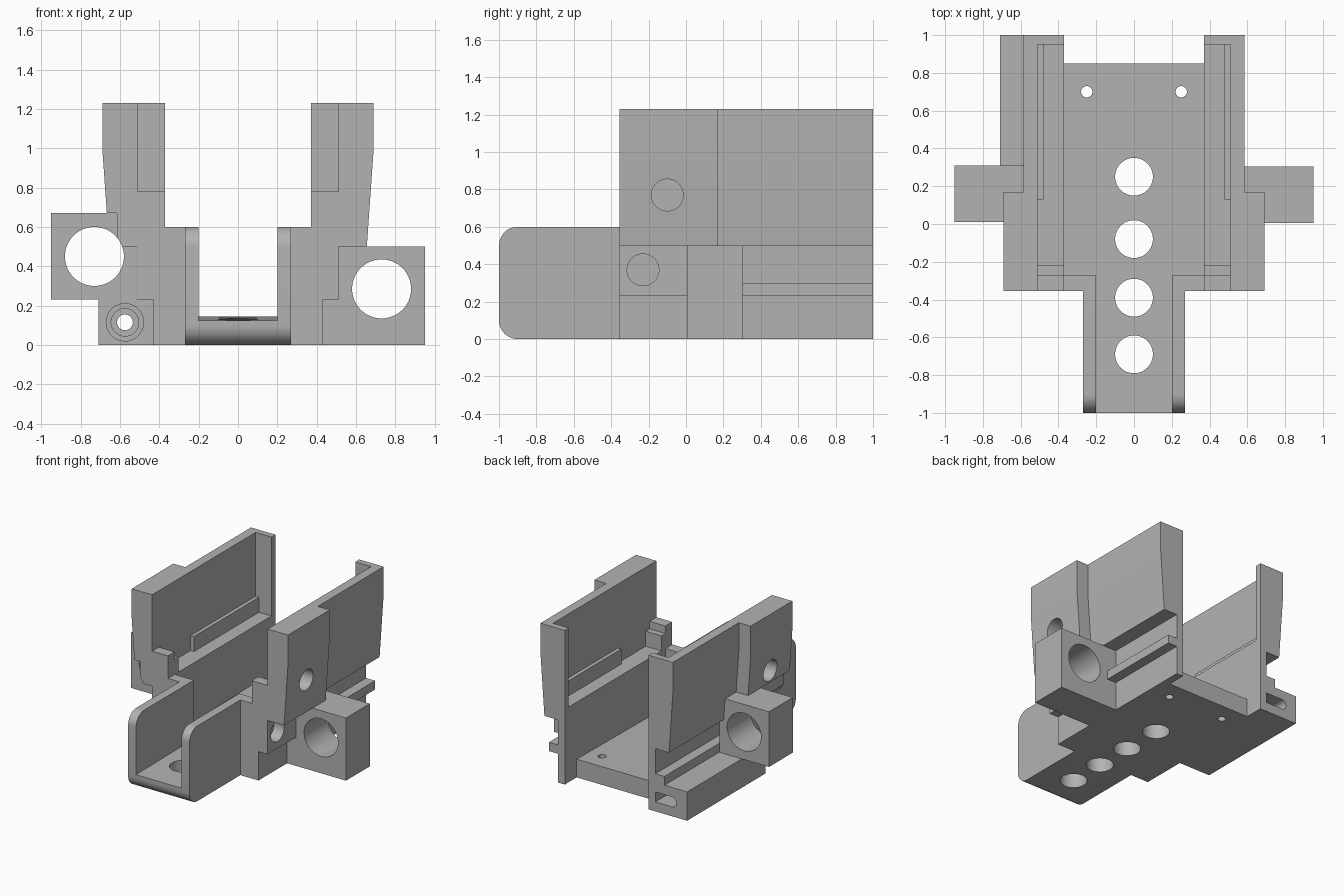
import bpy, bmesh, math
from mathutils import Matrix, Vector

cube = bpy.data.objects.get("Cube")
if cube:
    bpy.data.objects.remove(cube, do_unlink=True)

grey = bpy.data.materials.new("plain grey")
grey.use_nodes = True
COLOUR = (0.45, 0.45, 0.45, 1)
grey.diffuse_color = COLOUR
grey.node_tree.nodes["Principled BSDF"].inputs["Base Color"].default_value = COLOUR


def finish(name, bm):
    bmesh.ops.recalc_face_normals(bm, faces=bm.faces)
    mesh = bpy.data.meshes.new(name)
    bm.to_mesh(mesh)
    bm.free()
    ob = bpy.data.objects.new(name, mesh)
    mesh.materials.append(grey)
    bpy.context.collection.objects.link(ob)
    return ob


def prism(name, outline, a, b, axis="y", side=1):
    """Extrude an outline from a to b: (x, z) points along y, or (y, z) points along x."""
    bm = bmesh.new()
    put = (lambda u, v, w: (u * side, w, v)) if axis == "y" else (lambda u, v, w: (w, u, v))
    face = bm.faces.new([bm.verts.new(put(u, v, a)) for u, v in outline])
    out = bmesh.ops.extrude_face_region(bm, geom=[face])
    step = Vector(put(0, 0, b)) - Vector(put(0, 0, a))
    bmesh.ops.translate(bm, vec=step, verts=[g for g in out["geom"] if isinstance(g, bmesh.types.BMVert)])
    return finish(name, bm)


def box(name, x, y, z, side=1):
    return prism(name, [(x[0], z[0]), (x[1], z[0]), (x[1], z[1]), (x[0], z[1])], *y, side=side)


def rod(centre, radius, length, axis, segments=48):
    bm = bmesh.new()
    turn = {"x": Matrix.Rotation(math.pi / 2, 4, "Y"),
            "y": Matrix.Rotation(math.pi / 2, 4, "X"), "z": Matrix()}[axis]
    bmesh.ops.create_cone(bm, cap_ends=True, segments=segments, radius1=radius, radius2=radius,
                          depth=length, matrix=Matrix.Translation(centre) @ turn)
    return finish("cutter", bm)


def cut(ob, *cutters):
    for c in cutters:
        mod = ob.modifiers.new("cut", "BOOLEAN")
        mod.operation, mod.solver, mod.object = "DIFFERENCE", "EXACT", c
        bpy.context.view_layer.objects.active = ob
        bpy.ops.object.modifier_apply(modifier=mod.name)
        bpy.data.objects.remove(c, do_unlink=True)


def arc(cy, cz, r, start, n=10):
    return [(cy + r * math.cos(math.radians(start + 90 * i / n)),
             cz + r * math.sin(math.radians(start + 90 * i / n))) for i in range(n + 1)]


FRONT, INNER, BACK = -0.355, -0.27, 1.0


def floor_z(y):
    return 0.135 + 0.011 * y


# Front tray with rounded ends and an open channel
tray = prism("front_tray", arc(-0.9, 0.5, 0.1, 90) + arc(-0.9, 0.1, 0.1, 180)
             + [(INNER, 0), (INNER, 0.6)], -0.27, 0.27, "x")
cut(tray, prism("cutter", [(-1.1, floor_z(-1.1)), (0, floor_z(0)), (0, 0.8), (-1.1, 0.8)], -0.2, 0.2, "x"))
cut(tray, *[rod((0, y, 0.1), 0.1, 0.5, "z") for y in (-0.39, -0.69)])

# Main floor
floor = prism("floor", [(INNER, 0), (0.85, 0), (0.85, 0.145), (INNER, floor_z(INNER))], -0.37, 0.37, "x")
cut(floor, *[rod((0, y, 0.1), 0.1, 0.5, "z") for y in (0.25, -0.08)])
cut(floor, *[rod((x, 0.7, 0.1), 0.03, 0.5, "z", 24) for x in (-0.25, 0.25)])

foot = [(0.37, 0), (0.43, 0), (0.43, 0.23), (0.51, 0.23)]
ledge = [(0.51, 1.23), (0.51, 0.6), (0.37, 0.6)]

for side, label in ((1, "left"), (-1, "right")):
    # Thick front half of the side wall, with two round pockets
    column = prism(label + "_column", foot + [(0.51, 0.5), (0.655, 0.5), (0.69, 1), (0.69, 1.23)] + ledge,
                   FRONT, 0.17, side=side)
    cut(column, rod((side * 0.65, -0.1, 0.77), 0.085, 0.16, "x"),
        rod((side * 0.5, -0.23, 0.37), 0.085, 0.16, "x"))
    if side < 0:
        # Clearance in front of the raised rod holder
        cut(column, box("cutter", (0.615, 0.8), (-0.5, 0.01), (0.4, 0.67), side),
            rod((-0.73, 0, 0.45), 0.15, 1, "y"))

    # Thin rear half of the side wall, with an outside rib
    prism(label + "_rear_wall", foot + [(0.51, 0.3), (0.43, 0.3), (0.43, 0.5), (0.55, 0.5),
                                        (0.585, 1), (0.585, 1.23)] + ledge, 0.17, BACK, side=side)

    # Inside details
    box(label + "_rear_lip", (0.37, 0.51), (0.95, BACK), (0.6, 1.23), side)
    box(label + "_inner_rail", (0.48, 0.51), (0.13, 0.95), (0.6, 0.72), side)
    box(label + "_front_tooth", (0.37, 0.51), (FRONT, INNER), (0.6, 0.78), side)
    box(label + "_tooth_step", (0.37, 0.51), (INNER, -0.22), (0.6, 0.72), side)
    box(label + "_front_wall", (0.27, 0.37), (FRONT, INNER), (0, 0.6), side)

# Rod holders, one low and one raised
low = box("left_rod_holder", (0.43, 0.95), (0.005, 0.305), (0, 0.5))
cut(low, rod((0.73, 0.15, 0.285), 0.15, 1, "y", 64))
high = box("right_rod_holder", (0.515, 0.95), (0.01, 0.31), (0.23, 0.67), -1)
cut(high, rod((-0.73, 0.15, 0.45), 0.15, 1, "y", 64))

# Screw block with a stepped bore in front and a slot behind
block = box("screw_block", (0.43, 0.71), (0.01, BACK), (0, 0.23), -1)
cut(block, rod((-0.575, 0.01, 0.115), 0.095, 0.1, "y"), rod((-0.575, 0.05, 0.115), 0.07, 0.2, "y"),
    rod((-0.575, 0.5, 0.115), 0.04, 1.4, "y"),
    box("cutter", (0.4, 0.575), (0.85, 1.1), (0.075, 0.155), -1))

# Smooth the round surfaces only
bpy.ops.object.select_all(action="DESELECT")
for ob in bpy.context.collection.objects:
    if ob.type == "MESH":
        ob.select_set(True)
        bpy.context.view_layer.objects.active = ob
bpy.ops.object.shade_smooth_by_angle(angle=math.radians(25))
